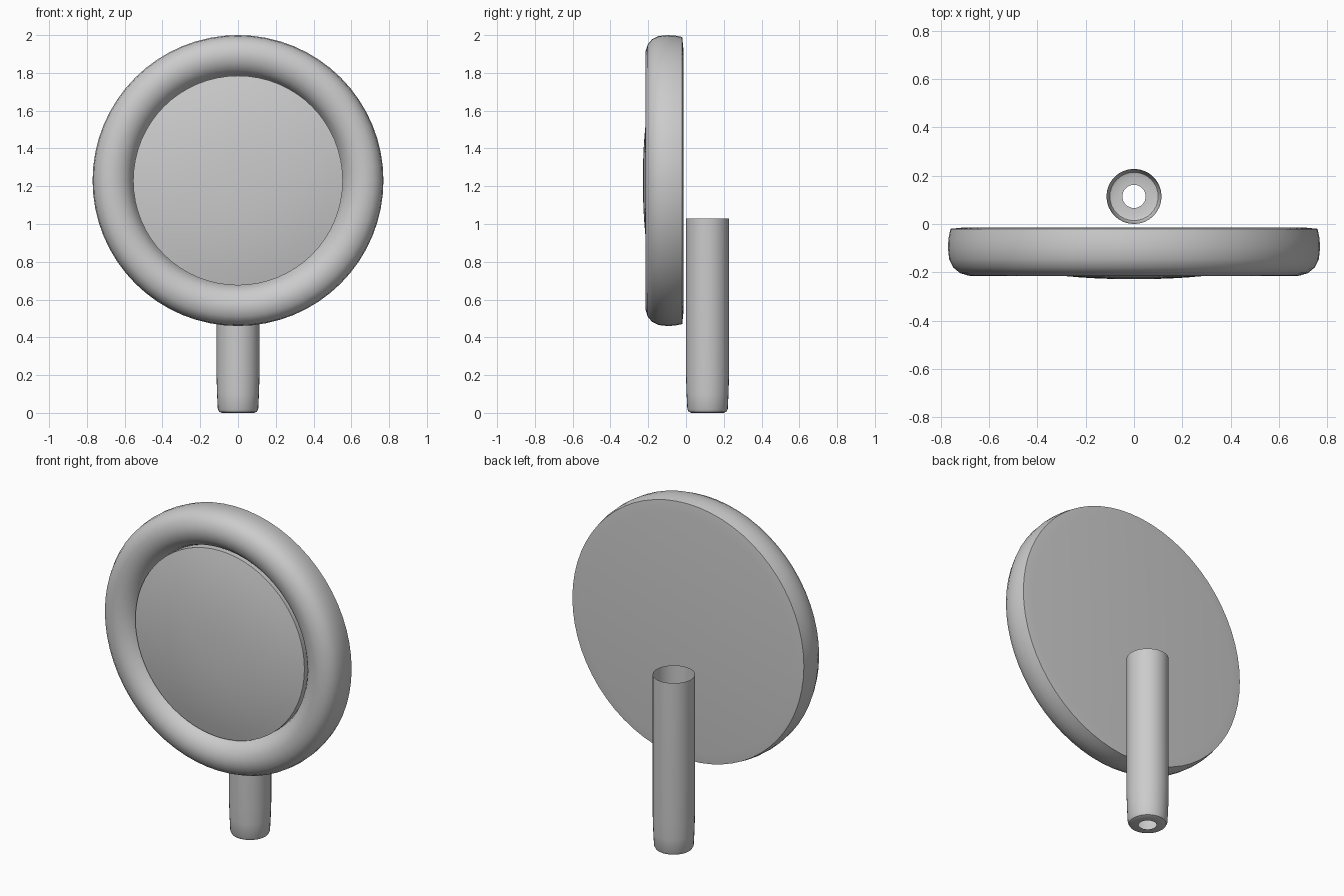
import bpy, bmesh, math
from mathutils import Matrix

if "Cube" in bpy.data.objects:
    bpy.data.objects.remove(bpy.data.objects["Cube"])


def lathe(name, profile, matrix, steps=64):
    """Spin an (r, h) profile about local z, then place it with matrix."""
    bm = bmesh.new()
    verts = [bm.verts.new((r, 0, h)) for r, h in profile]
    edges = [bm.edges.new(pair) for pair in zip(verts, verts[1:])]
    bmesh.ops.spin(bm, geom=verts + edges, cent=(0, 0, 0), axis=(0, 0, 1),
                   angle=math.tau, steps=steps, use_duplicate=False)
    bmesh.ops.remove_doubles(bm, verts=bm.verts, dist=1e-4)
    bmesh.ops.recalc_face_normals(bm, faces=bm.faces)
    mesh = bpy.data.meshes.new(name)
    bm.to_mesh(mesh)
    bm.free()
    obj = bpy.data.objects.new(name, mesh)
    bpy.context.collection.objects.link(obj)
    obj.matrix_world = matrix
    bpy.ops.object.select_all(action='DESELECT')
    obj.select_set(True)
    bpy.context.view_layer.objects.active = obj
    bpy.ops.object.shade_smooth_by_angle(angle=math.radians(35))
    return obj


# Local z of the disc parts points toward the front (-y)
facing = Matrix.Translation((0, 0, 1.23)) @ Matrix.Rotation(math.radians(90), 4, 'X')

# Rounded rim with a flat closed back
lathe("rim_and_back", [
    (0, 0.014), (0.70, 0.014), (0.76, 0.02), (0.768, 0.06), (0.77, 0.10),
    (0.765, 0.145), (0.748, 0.18), (0.72, 0.203), (0.685, 0.214),
    (0.655, 0.215), (0.62, 0.206), (0.59, 0.186), (0.568, 0.16),
    (0.555, 0.125)], facing)

# Shallow domed face plate inside the rim
dome = [(0.555 * i / 10, 0.228 - 0.058 * (i / 10) ** 2.3) for i in range(11)]
lathe("face_plate", dome + [(0.555, 0.125)], facing)

# Open-topped tube post with a small hole in its base
lathe("post", [
    (0.114, 1.03), (0.114, 0.20), (0.111, 0.10), (0.107, 0.02),
    (0.10, 0.006), (0.085, 0.0), (0.048, 0.0)],
    Matrix.Translation((0, 0.114, 0)), steps=32)
